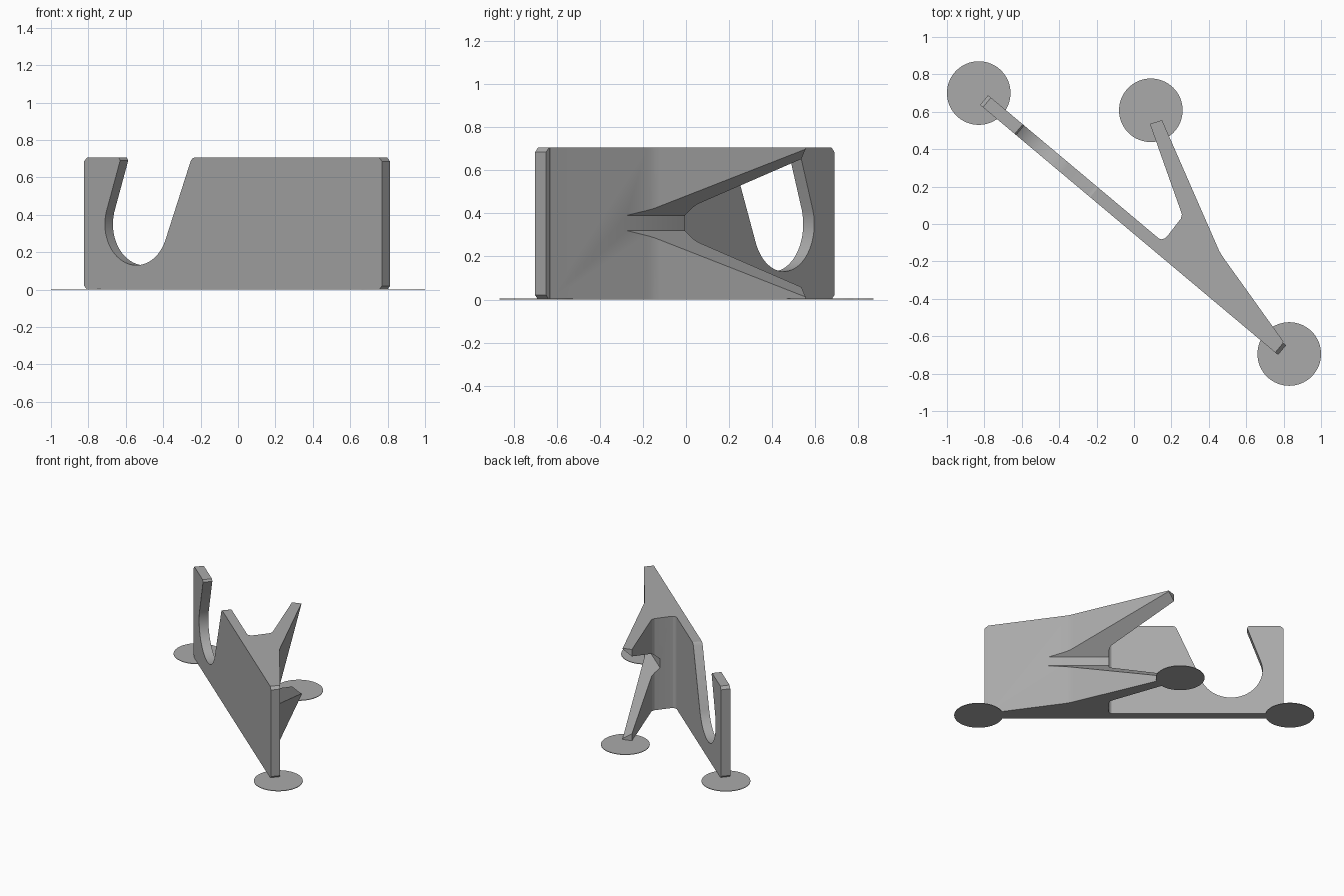
import bpy, bmesh, math
from mathutils import Vector, Matrix

if "Cube" in bpy.data.objects:
    bpy.data.objects.remove(bpy.data.objects["Cube"])

H = 0.705
ROT = Matrix.Rotation(math.radians(-40), 4, 'Z')   # wall runs diagonally in plan
grey = bpy.data.materials.new("warm_free_grey")
grey.diffuse_color = (0.40, 0.40, 0.40, 1)
grey.use_nodes = True
grey.node_tree.nodes["Principled BSDF"].inputs["Base Color"].default_value = grey.diffuse_color


def prism(name, pts, offset, matrix=Matrix()):
    """Extrude a closed 3D outline along offset."""
    bm = bmesh.new()
    face = bm.faces.new([bm.verts.new(p) for p in pts])
    ext = bmesh.ops.extrude_face_region(bm, geom=[face])
    bmesh.ops.translate(bm, vec=Vector(offset),
                        verts=[g for g in ext['geom'] if isinstance(g, bmesh.types.BMVert)])
    bmesh.ops.recalc_face_normals(bm, faces=bm.faces)
    bm.transform(matrix)
    me = bpy.data.meshes.new(name)
    bm.to_mesh(me)
    bm.free()
    me.materials.append(grey)
    ob = bpy.data.objects.new(name, me)
    bpy.context.collection.objects.link(ob)
    return ob


def boolean(ob, other, op):
    """Apply a boolean and remove the helper."""
    other.hide_render = True
    m = ob.modifiers.new(op, 'BOOLEAN')
    m.operation, m.solver, m.object = op, 'EXACT', other
    bpy.context.view_layer.objects.active = ob
    bpy.ops.object.modifier_apply(modifier=m.name)
    bpy.data.objects.remove(other)


# Wall: side outline with clipped corners and a flared U slot
cs, cz, r = -0.675, 0.35, 0.22
arc = [(cs + r * math.cos(a), cz + r * math.sin(a))
       for a in (math.radians(-23 - i * (180 - 6) / 28) for i in range(29))]
side = [(-1.04, 0.02), (-1.02, 0), (1.02, 0), (1.04, 0.02),
        (1.04, H - 0.02), (1.02, H), (-0.272, H), (-0.285, H - 0.005), (-0.296, H - 0.018)]
side += arc
side += [(-0.788, H - 0.015), (-0.798, H), (-1.02, H), (-1.04, H - 0.02)]
stand = prism("stand_body", [(s, -0.041, z) for s, z in side], (0, 0.067, 0), ROT)

# Brace: tapering plan that branches into the rear arm
plan = [(0.80, -0.63), (0.48, -0.183), (0.468, -0.165), (0.456, -0.145), (0.446, -0.122),
        (0.15, 0.555), (0.085, 0.535), (0.25, 0.07), (0.256, 0.05), (0.25, 0.028),
        (0.182, -0.06), (0.165, -0.077), (0.145, -0.082), (0.125, -0.075),
        (0.10, -0.055), (0.09, -0.08), (0.77, -0.651)]
brace = prism("brace", [(x, y, 0) for x, y in plan], (0, 0, H))

# V notch that splits the arm into an upper and a lower prong
notch = prism("notch_cutter", [(-0.8, 0.14, 0.32), (-0.8, 0.14, 0.39),
              (-0.8, 0.56, 0.729), (-0.8, 0.56, -0.019)], (2.0, 0, 0), ROT)
boolean(brace, notch, 'DIFFERENCE')
boolean(stand, brace, 'UNION')
bpy.ops.object.select_all(action='DESELECT')
stand.select_set(True)
bpy.context.view_layer.objects.active = stand
bpy.ops.object.shade_smooth_by_angle(angle=math.radians(20))

# Thin round pads under the three feet
for name, x, y in (("left_pad", -0.83, 0.70), ("rear_pad", 0.09, 0.608), ("right_pad", 0.83, -0.695)):
    ring = [(x + 0.17 * math.cos(i * math.tau / 64), y + 0.17 * math.sin(i * math.tau / 64), 0)
            for i in range(64)]
    prism(name, ring, (0, 0, 0.004))
